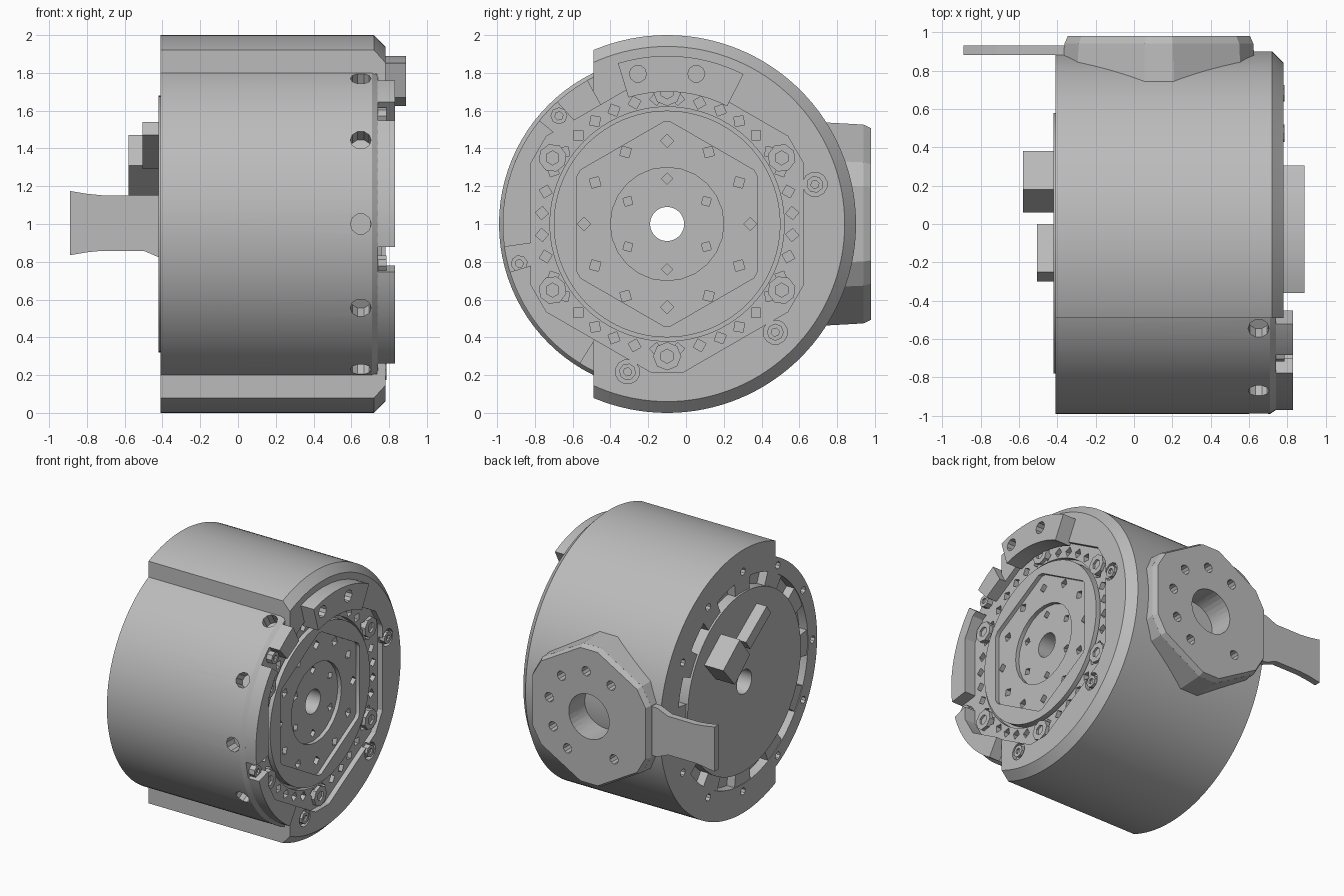
import bpy, bmesh
from math import sin, cos, pi, radians
from mathutils import Vector, Matrix

if "Cube" in bpy.data.objects:
    bpy.data.objects.remove(bpy.data.objects["Cube"], do_unlink=True)

CY, CZ = -0.1, 1.0  # motor axis, running along x

grey = bpy.data.materials.new("machined grey")
grey.use_nodes = True
COLOUR = (0.5, 0.5, 0.5, 1)
grey.diffuse_color = COLOUR
grey.node_tree.nodes["Principled BSDF"].inputs["Base Color"].default_value = COLOUR


def basis(x, y, z, origin):
    return Matrix.Translation(origin) @ Matrix((x, y, z)).transposed().to_4x4()


# Local frames: extrude along x about the axis, along x in world, along y in world
AXIS = basis((0, 1, 0), (0, 0, 1), (1, 0, 0), (0, CY, CZ))
ALONG_X = basis((0, 1, 0), (0, 0, 1), (1, 0, 0), (0, 0, 0))
ALONG_Y = basis((0, 0, 1), (1, 0, 0), (0, 1, 0), (0, 0, 0))
MOUNT = basis((0, 0, 1), (1, 0, 0), (0, 1, 0), (0.13, 0, 1.0))


def polar(r, deg):
    return Vector((r * cos(radians(deg)), r * sin(radians(deg))))


def ngon(r, n, centre=(0, 0), turn=0):
    return [Vector(centre) + polar(r, turn + 360 * i / n) for i in range(n)]


def blunt_hex(r, first, cut):
    return [polar(r, first + 60 * i + s) for i in range(6) for s in (-cut, cut)]


def sector(r0, r1, a0, a1, n=16):
    steps = [a0 + (a1 - a0) * i / n for i in range(n + 1)]
    return [polar(r1, a) for a in steps] + [polar(r0, a) for a in reversed(steps)]


def prism(bm, pts, lo, hi, frame, top=1.0):
    a = [bm.verts.new(frame @ Vector((p[0], p[1], lo))) for p in pts]
    b = [bm.verts.new(frame @ Vector((p[0] * top, p[1] * top, hi))) for p in pts]
    bm.faces.new(a[::-1])
    bm.faces.new(b)
    for i in range(len(a)):
        j = (i + 1) % len(a)
        bm.faces.new((a[i], a[j], b[j], b[i]))


def finish(name, bm):
    bmesh.ops.recalc_face_normals(bm, faces=bm.faces)
    mesh = bpy.data.meshes.new(name)
    bm.to_mesh(mesh)
    bm.free()
    mesh.materials.append(grey)
    ob = bpy.data.objects.new(name, mesh)
    bpy.context.scene.collection.objects.link(ob)
    return ob


def solid(name, *parts):
    bm = bmesh.new()
    for part in parts:
        prism(bm, *part)
    return finish(name, bm)


def lathe(name, profile, n=96):
    bm = bmesh.new()
    rings = []
    for i in range(n):
        a = 2 * pi * i / n
        rings.append([bm.verts.new((x, CY + r * cos(a), CZ + r * sin(a))) for x, r in profile])
    for i in range(n):
        p, q = rings[i], rings[(i + 1) % n]
        for j in range(len(profile)):
            k = (j + 1) % len(profile)
            bm.faces.new((p[j], p[k], q[k], q[j]))
    return finish(name, bm)


def activate(ob):
    bpy.ops.object.select_all(action='DESELECT')
    ob.select_set(True)
    bpy.context.view_layer.objects.active = ob


def cut(ob, *parts):
    cutter = solid("cutter", *parts)
    cutter.hide_render = True
    mod = ob.modifiers.new("cut", 'BOOLEAN')
    mod.operation, mod.solver, mod.object = 'DIFFERENCE', 'EXACT', cutter
    activate(ob)
    bpy.ops.object.modifier_apply(modifier=mod.name)
    bpy.data.objects.remove(cutter, do_unlink=True)


def smooth(ob):
    activate(ob)
    bpy.ops.object.shade_smooth_by_angle(angle=radians(30))


def hole_ring(r, size, count, lo, hi, sides=4, turn=0):
    return [(ngon(size, sides, polar(r, turn + 360 * i / count), turn + 360 * i / count),
             lo, hi, AXIS) for i in range(count)]


# Motor core with bore, hub, front groove and rear groove
core = lathe("motor_core", [
    (-0.41, 0.89), (0.71, 0.89), (0.74, 0.87), (0.74, 0.62), (0.70, 0.62), (0.70, 0.60),
    (0.76, 0.60), (0.76, 0.09), (-0.42, 0.09), (-0.42, 0.68), (-0.34, 0.68),
    (-0.34, 0.78), (-0.41, 0.78)])
cut(core, (blunt_hex(0.54, 30, 2), 0.73, 0.9, AXIS))
cut(core, (ngon(0.30, 24), 0.70, 0.9, AXIS))
cut(core, *hole_ring(0.44, 0.035, 12, 0.68, 0.9),
    *hole_ring(0.24, 0.03, 6, 0.66, 0.9, turn=30),
    *hole_ring(0.665, 0.035, 36, 0.70, 0.9, turn=5))
cut(core, *hole_ring(0.835, 0.028, 12, -0.6, -0.36, 8))

# Screw holes around the exposed side
side_holes = []
for deg in range(120, 241, 30):
    d = polar(1, deg)
    out = Vector((0, d.x, d.y))
    along = Vector((1, 0, 0))
    frame = basis(along, out.cross(along), out, (0.65, CY, CZ))
    side_holes.append((ngon(0.055, 10), 0.8, 1.1, frame))
cut(core, *side_holes)
smooth(core)

# Outer housing, open at the front, with a blunt hexagonal mouth
MOUTH = (blunt_hex(0.79, 30, 6), 0.5, 1.2, AXIS)
MOUNT_BORE = (ngon(0.17, 32), 0.5, 1.2, MOUNT)
housing = lathe("outer_housing", [
    (-0.41, 1.0), (0.72, 1.0), (0.78, 0.94), (0.78, 0.66), (0.735, 0.66),
    (0.735, 0.885), (-0.41, 0.885)], 128)
cut(housing, (ngon(3, 4, (-3 / 2 ** 0.5 - 0.49, 1), 45), -1, 2, ALONG_X))
cut(housing, MOUTH)
cut(housing, MOUNT_BORE)
cut(housing, *hole_ring(0.81, 0.065, 6, 0.745, 0.9, 12, 15))
smooth(housing)

# Raised front pads on the open side
pads = solid("front_pads", *[(sector(0.68, 0.87, a0, a1), 0.70, 0.83, AXIS)
                             for a0, a1 in ((119, 132), (141, 188), (197, 238))])
cut(pads, MOUTH)
smooth(pads)

# Upper cover plate with two screw holes
plate = solid("upper_cover_plate", (sector(0.70, 0.89, 63, 107), 0.76, 0.89, AXIS))
cut(plate, *[(ngon(0.045, 10, polar(0.81, a)), 0.83, 1.0, AXIS) for a in (79, 101)])
smooth(plate)

# Socket screws in the housing recesses and large screws in the mouth corners
for name, r, size, x1, turn in (("socket_screws", 0.81, 0.045, 0.785, 15),
                                ("corner_screws", 0.70, 0.075, 0.765, 30)):
    screws = solid(name, *hole_ring(r, size, 6, 0.71, x1, 8, turn))
    cut(screws, *hole_ring(r, size * 0.5, 6, x1 - 0.015, 0.9, 6, turn))

# Blocks between the rear rim and rear disc
solid("rear_ribs", *[(sector(0.66, 0.80, a - 7, a + 7, 4), -0.405, -0.3, AXIS)
                     for a in range(0, 360, 30)])

# Blunt hexagonal side mount with bore and bolt holes
mount = solid("side_mount", (blunt_hex(0.545, 0, 8), 0.70, 0.94, MOUNT, 0.975),
              )
cap = solid("side_mount_face", (blunt_hex(0.531, 0, 8), 0.94, 0.98, MOUNT, 0.965))
for part in (mount, cap):
    cut(part, MOUNT_BORE)
    # Angles run from the top towards +x
    cut(part, *[(ngon(0.036, 10, polar(0.34, a)), 0.90, 1.2, MOUNT)
                for a in (-33, 4, 43, 80, 117, 148, 218)])

# Flared cable tab
half = [(0.17, -0.89), (0.155, -0.80), (0.147, -0.72), (0.147, -0.50), (0.185, -0.41), (0.19, -0.28)]
outline = [(1.005 + w, x) for w, x in half] + [(1.005 - w, x) for w, x in reversed(half)]
solid("cable_tab", (outline, 0.88, 0.93, ALONG_Y))

# Rear connectors
solid("large_connector", ([(0.06, 1.31), (0.18, 1.47), (0.38, 1.31), (0.24, 1.15)],
                          -0.58, -0.40, ALONG_X))
solid("small_connector", ([(-0.30, 1.47), (-0.25, 1.54), (0.0, 1.36), (-0.05, 1.29)],
                          -0.505, -0.40, ALONG_X))
